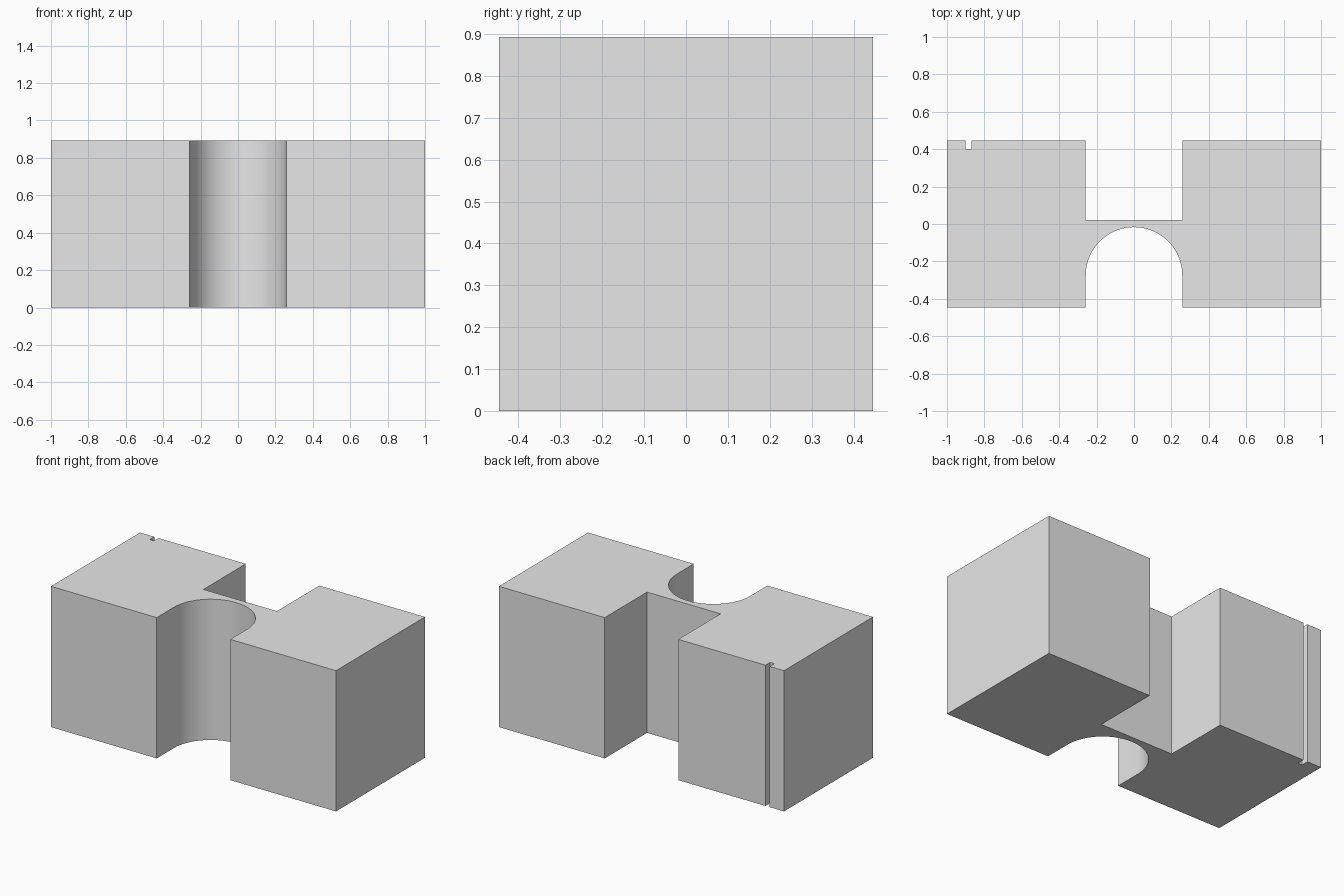
import bpy, bmesh, math

cube = bpy.data.objects.get("Cube")
if cube:
    bpy.data.objects.remove(cube, do_unlink=True)

HEIGHT = 0.893
HALF_DEPTH = 0.446
RADIUS = 0.258          # round front channel, also half the rear slot width
ARC_Y = -0.275          # centre of the round channel
WEB_BACK = 0.022        # rear face of the thin web
SEGMENTS = 48

# Plain grey material
grey = bpy.data.materials.new("light_grey")
grey.use_nodes = True
colour = (0.8, 0.8, 0.8, 1)
grey.diffuse_color = colour
grey.node_tree.nodes["Principled BSDF"].inputs["Base Color"].default_value = colour

# Outline seen from above: front edge with round channel
outline = [(-1, -HALF_DEPTH), (-RADIUS, -HALF_DEPTH)]
for i in range(SEGMENTS + 1):
    a = math.pi * (1 - i / SEGMENTS)
    outline.append((RADIUS * math.cos(a), ARC_Y + RADIUS * math.sin(a)))
outline += [(RADIUS, -HALF_DEPTH), (1, -HALF_DEPTH), (1, HALF_DEPTH)]

# Rear edge with square slot and narrow alignment groove
outline += [(RADIUS, HALF_DEPTH), (RADIUS, WEB_BACK),
            (-RADIUS, WEB_BACK), (-RADIUS, HALF_DEPTH)]
outline += [(-0.87, HALF_DEPTH), (-0.87, 0.4), (-0.9, 0.4),
            (-0.9, HALF_DEPTH), (-1, HALF_DEPTH)]

# Extrude the outline into a solid block
bm = bmesh.new()
base = bm.faces.new([bm.verts.new((x, y, 0)) for x, y in outline])
top = bmesh.ops.extrude_face_region(bm, geom=[base], use_keep_orig=True)
bmesh.ops.translate(bm, vec=(0, 0, HEIGHT),
                    verts=[v for v in top["geom"] if isinstance(v, bmesh.types.BMVert)])
bmesh.ops.recalc_face_normals(bm, faces=bm.faces)
mesh = bpy.data.meshes.new("channel_block")
bm.to_mesh(mesh)
bm.free()
mesh.materials.append(grey)

block = bpy.data.objects.new("channel_block", mesh)
bpy.context.collection.objects.link(block)
bpy.ops.object.select_all(action="DESELECT")
block.select_set(True)
bpy.context.view_layer.objects.active = block
bpy.ops.object.shade_smooth_by_angle(angle=math.radians(30))
